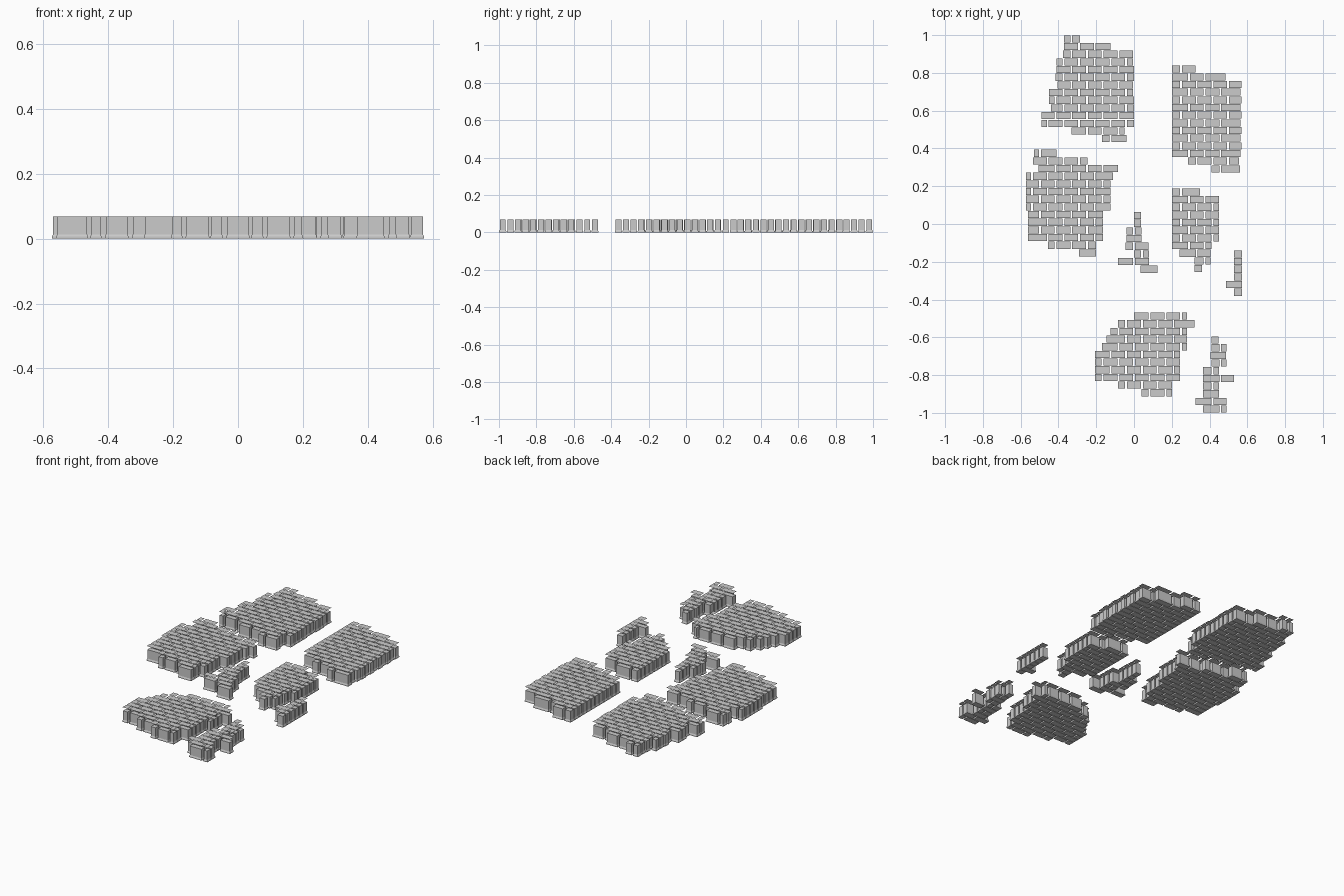
import bpy, bmesh, math

if "Cube" in bpy.data.objects:
    bpy.data.objects.remove(bpy.data.objects["Cube"])

PITCH_Y = 0.0406   # row height
PITCH_X = 0.083    # brick length including joint
GAP_X, GAP_Y = 0.010, 0.003
INSET = 0.003      # walls sit slightly inside the footprint


def ring(bm, x0, x1, y0, y1, z, inset=0.0):
    i = inset
    return [bm.verts.new(p) for p in ((x0 + i, y0 + i, z), (x1 - i, y0 + i, z),
                                      (x1 - i, y1 - i, z), (x0 + i, y1 - i, z))]


def brick(bm, x0, x1, y0, y1):
    # block with a slightly flared foot
    rings = [ring(bm, x0, x1, y0, y1, z, i)
             for z, i in ((0, 0), (0.006, 0), (0.013, INSET), (0.068, INSET))]
    bm.faces.new(rings[0][::-1])
    bm.faces.new(rings[-1])
    for a, b in zip(rings, rings[1:]):
        for k in range(4):
            n = (k + 1) % 4
            bm.faces.new((a[k], a[n], b[n], b[k]))
    # thin sheet floating over the block
    bm.faces.new(ring(bm, x0, x1, y0, y1, 0.09))


def joints(x0, x1, parity):
    # running bond, dropping slivers at the row ends
    off = parity * PITCH_X / 2
    k = math.ceil((x0 - off) / PITCH_X)
    cuts = [x0]
    while k * PITCH_X + off < x1:
        c = k * PITCH_X + off
        if c - x0 > 0.03 and x1 - c > 0.03:
            cuts.append(c)
        k += 1
    return cuts + [x1]


def patch(name, top, rows):
    bm = bmesh.new()
    for r, (x0, x1) in enumerate(rows):
        y1 = top - r * PITCH_Y
        cuts = joints(x0, x1, r % 2)
        last = len(cuts) - 2
        for k in range(last + 1):
            a = cuts[k] + (GAP_X / 2 if k else 0)
            b = cuts[k + 1] - (GAP_X / 2 if k < last else 0)
            brick(bm, a, b, y1 - PITCH_Y + GAP_Y / 2, y1 - GAP_Y / 2)
    me = bpy.data.meshes.new(name)
    bm.to_mesh(me)
    bm.free()
    bpy.context.collection.objects.link(bpy.data.objects.new(name, me))


# large patches: left and right end of every row, from the back forward
patch("back_left_paving", 1.0, [
    (-.37, -.285), (-.37, -.125), (-.375, -.005), (-.41, -.005), (-.41, 0),
    (-.415, 0), (-.405, -.005), (-.45, -.005), (-.45, 0), (-.44, 0),
    (-.49, 0), (-.49, 0), (-.33, -.05), (-.17, -.04)])
patch("back_right_paving", 0.84,
      [(.2, .325), (.2, .485)] + [(.2, .57), (.2, .565)] * 5
      + [(.285, .555), (.41, .56)])
patch("middle_left_paving", 0.395, [
    (-.53, -.41), (-.535, -.245), (-.505, -.085)]
    + [(-.573, -.11)] + [(-.573, -.125)] * 4 + [(-.56, -.165)] * 4
    + [(-.455, -.2), (-.29, -.2)])
patch("front_paving", -0.467, [
    (0, .28), (-.085, .32), (-.125, .28), (-.145, .28), (-.17, .28)]
    + [(-.207, .243)] * 4 + [(-.085, .2), (.04, .2)])

# small patches
patch("middle_right_paving", 0.19,
      [(.2, .35)] + [(.2, .45)] * 6
      + [(.2, .41), (.24, .405), (.32, .405), (.32, .36)])
patch("center_fragment", 0.065, [
    (0, .037), (0, .037), (-.04, .04), (-.04, .04), (-.045, .077),
    (0, .08), (-.085, .08), (.035, .125)])
patch("right_edge_fragment", -0.138,
      [(.53, .573)] * 4 + [(.487, .573), (.53, .573)])
patch("front_right_fragment", -0.594, [
    (.41, .447), (.41, .49), (.405, .487), (.41, .49), (.365, .45),
    (.365, .53), (.365, .45), (.365, .45), (.325, .49), (.365, .49)])
